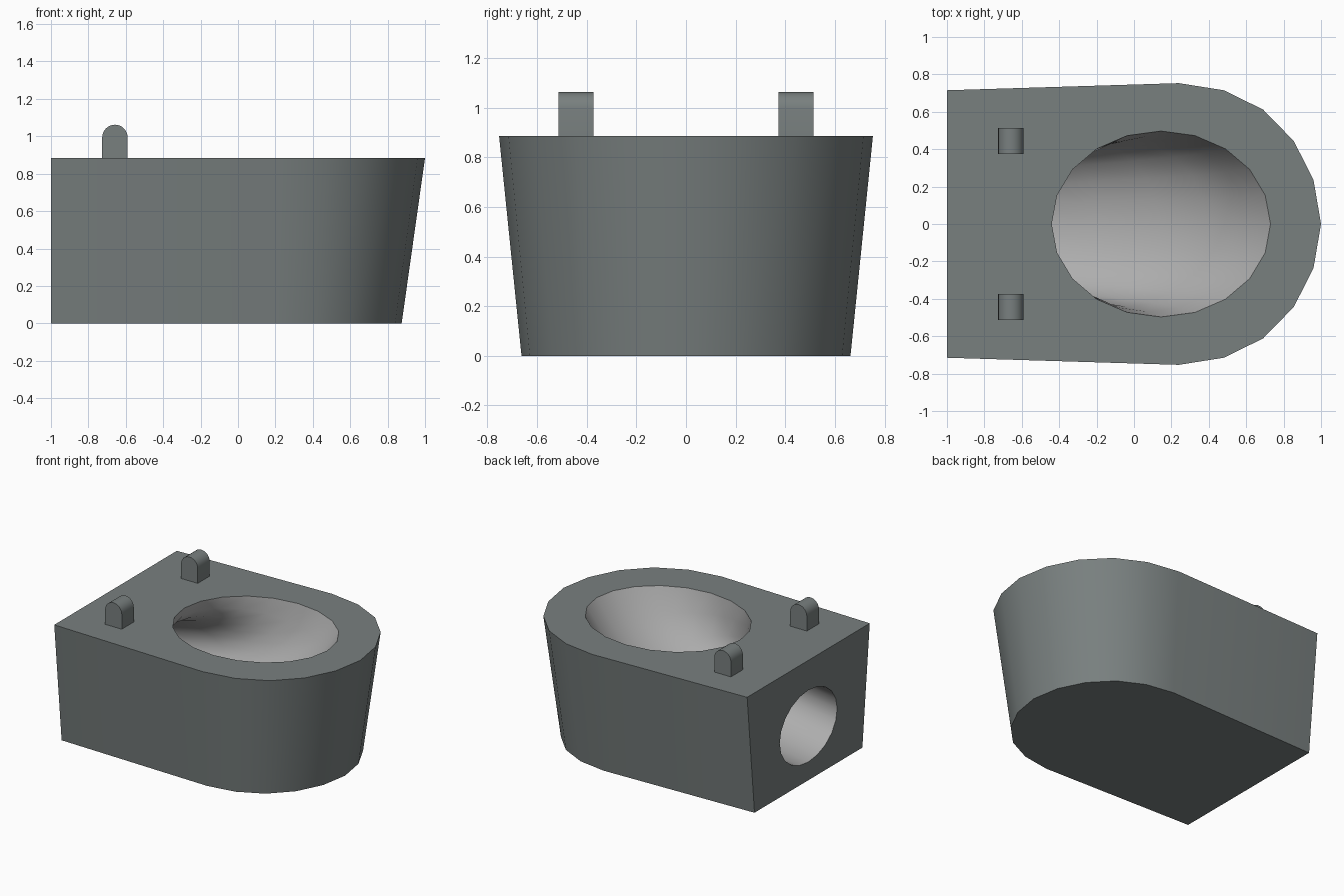
import bpy, bmesh, math
from mathutils import Vector

if "Cube" in bpy.data.objects:
    bpy.data.objects.remove(bpy.data.objects["Cube"])

H = 0.885


def material(name, rgb):
    m = bpy.data.materials.new(name)
    m.diffuse_color = (*rgb, 1)
    m.use_nodes = True
    m.node_tree.nodes["Principled BSDF"].inputs["Base Color"].default_value = m.diffuse_color
    return m


shell_grey = material("shell_grey", (0.19, 0.215, 0.213))
bowl_grey = material("bowl_light_grey", (0.42, 0.42, 0.42))


def finish(bm, name, mats):
    """Smooth the curved walls, keep creases and colour borders sharp."""
    bmesh.ops.recalc_face_normals(bm, faces=bm.faces)
    for f in bm.faces:
        f.smooth = True
    for e in bm.edges:
        a, b = e.link_faces
        e.smooth = a.material_index == b.material_index and e.calc_face_angle(0) < math.radians(30)
    me = bpy.data.meshes.new(name)
    bm.to_mesh(me)
    bm.free()
    for m in mats:
        me.materials.append(m)
    ob = bpy.data.objects.new(name, me)
    bpy.context.collection.objects.link(ob)
    return ob


def bridge(bm, a, b, mat=0):
    n = len(a)
    for i in range(n):
        j = (i + 1) % n
        bm.faces.new((a[i], a[j], b[j], b[i])).material_index = mat


def loop_edges(bm, vs):
    out = []
    for i in range(len(vs)):
        pair = (vs[i], vs[(i + 1) % len(vs)])
        out.append(bm.edges.get(pair) or bm.edges.new(pair))
    return out


# Bowl body: tapered D-shaped shell
half = [(-1, 0.715), (0.24, 0.753), (0.48, 0.715), (0.69, 0.612), (0.855, 0.443), (0.96, 0.234)]
outline = half + [(1.0, 0.0)] + [(x, -y) for x, y in reversed(half)]
bm = bmesh.new()
top = [bm.verts.new((x, y, H)) for x, y in outline]
bot = [bm.verts.new((x if x < 0 else x * 0.875, y * 0.88, 0)) for x, y in outline]
for i in range(len(outline) - 1):
    bm.faces.new((top[i], top[i + 1], bot[i + 1], bot[i]))
bm.faces.new(bot)

# Hollow: oval rim on top sweeping round to an oval outlet in the back
N, STEPS = 20, 6
rings = [[] for _ in range(STEPS + 1)]
for i in range(N):
    a = 2 * math.pi * i / N
    c, s = math.cos(a), math.sin(a)
    p = Vector((0.145 + 0.585 * c, 0.497 * s, H))
    q = Vector((-1, 0.335 * s, 0.40 - 0.265 * c))
    mid = (p + q) / 2
    bend = mid.lerp(Vector((p.x, mid.y, q.z)), 0.8 - 0.2 * c)
    for k, ring in enumerate(rings):
        t = k / STEPS
        ring.append(bm.verts.new(p * (1 - t) ** 2 + bend * 2 * t * (1 - t) + q * t * t))
for r0, r1 in zip(rings, rings[1:]):
    bridge(bm, r0, r1, 1)

# Flat top and back faces around the openings
back = [top[0], bot[0], bot[-1], top[-1]]
for outer, inner, nrm in ((top, rings[0], (0, 0, 1)), (back, rings[-1], (-1, 0, 0))):
    bmesh.ops.triangle_fill(bm, use_beauty=True, normal=nrm,
                            edges=loop_edges(bm, outer) + loop_edges(bm, inner))
finish(bm, "bowl_body", [shell_grey, bowl_grey])

# Two round-topped seat hinges
R, CX, CZ = 0.068, -0.658, 0.994
profile = [(CX + R, H), *[(CX + R * math.cos(math.pi * i / 12), CZ + R * math.sin(math.pi * i / 12))
                          for i in range(13)], (CX - R, H)]
for side, name in ((-1, "front_hinge"), (1, "rear_hinge")):
    bm = bmesh.new()
    a, b = ([bm.verts.new((x, side * y, z)) for x, z in profile] for y in (0.373, 0.513))
    bridge(bm, a, b)
    bm.faces.new(a)
    bm.faces.new(b)
    finish(bm, name, [shell_grey])
